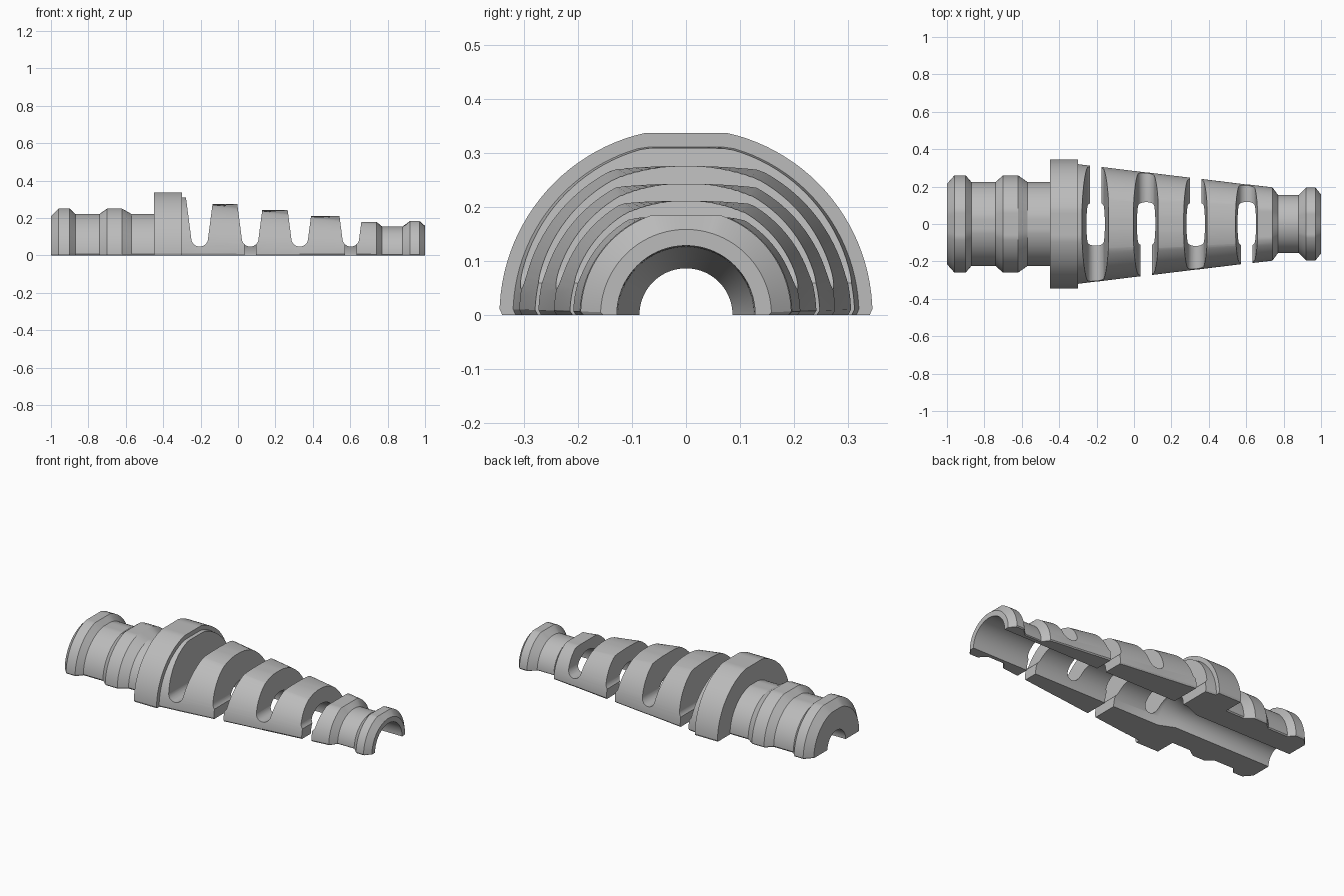
import bpy, bmesh
from math import sin, cos, pi, radians

if "Cube" in bpy.data.objects:
    bpy.data.objects.remove(bpy.data.objects["Cube"], do_unlink=True)

grey = bpy.data.materials.new("plain grey")
grey.use_nodes = True
grey.diffuse_color = (0.5, 0.5, 0.5, 1)
grey.node_tree.nodes["Principled BSDF"].inputs["Base Color"].default_value = (0.5, 0.5, 0.5, 1)


def add_object(name, bm):
    bmesh.ops.recalc_face_normals(bm, faces=bm.faces)
    mesh = bpy.data.meshes.new(name)
    bm.to_mesh(mesh)
    bm.free()
    mesh.materials.append(grey)
    ob = bpy.data.objects.new(name, mesh)
    bpy.context.collection.objects.link(ob)
    return ob


def prism(name, outline, y0, y1):
    """Extrude an x-z outline from y0 to y1."""
    bm = bmesh.new()
    a, b = [[bm.verts.new((x, y, z)) for x, z in outline] for y in (y0, y1)]
    bm.faces.new(a)
    bm.faces.new(b[::-1])
    n = len(a)
    for i in range(n):
        bm.faces.new((a[i], b[i], b[(i + 1) % n], a[(i + 1) % n]))
    return add_object(name, bm)


SLOTS = (-0.205, 0.065, 0.33, 0.603)


def cone(x):
    return 0.32 - 0.12 * (x + 0.3)


# Outer profile: x, radius, height of the flat on top
outer = [(-1, .215, .21), (-.96, .26, .25), (-.9, .26, .25), (-.87, .225, .222),
         (-.74, .225, .222), (-.7, .26, .25), (-.62, .26, .25), (-.57, .225, .222),
         (-.45, .225, .222), (-.45, .345, .336), (-.3, .345, .336), (-.3, .32, .31)]
# Tapered sleeve, with one flat per fin
flats = (.305, .275, .242, .211, .18)
for i, x in enumerate(SLOTS):
    outer += [(x - .005, cone(x), flats[i]), (x + .005, cone(x), flats[i + 1])]
# Small end collar
outer += [(.74, .196, .18), (.77, .155, .155), (.88, .155, .155),
          (.92, .195, .184), (.97, .195, .184), (1, .158, .158)]
# Bore, back from the small end
inner = [(1, .128, 1), (-.27, .125, 1), (-.36, .086, 1), (-1, .086, 1)]

# Half-round body
profile = outer + inner
steps = 56
angles = [0, radians(1.8)] + [pi * i / steps for i in range(1, steps)] + [pi - radians(1.8), pi]
bm = bmesh.new()
rings = []
for a in angles:
    rim = a in (0, pi)
    ring = []
    for i, (x, r, top) in enumerate(profile):
        if rim and i < len(outer):
            r -= 0.005
        ring.append(bm.verts.new((x, -r * cos(a), 0 if rim else min(r * sin(a), top))))
    rings.append(ring)
n = len(profile)
for a, b in zip(rings, rings[1:]):
    for i in range(n):
        j = (i + 1) % n
        bm.faces.new((a[i], a[j], b[j], b[i]))
for ring in (rings[0], rings[-1]):
    bm.faces.new(ring)
body = add_object("strain_relief_half", bm)

# Alternating slots: round-bottomed cut, plus a narrow gap through one side
cutters = []
for i, x in enumerate(SLOTS):
    arc = [(x + .045 * cos(pi + pi * k / 14), .092 + .045 * sin(pi + pi * k / 14))
           for k in range(15)]
    outline = arc + [(x + .085, .4), (x - .085, .4)]
    cutters.append(prism("slot_cutter", outline, -.5, .5))
    side = 1 if i % 2 == 0 else -1
    gap = [(x - .03, -.1), (x + .03, -.1), (x + .03, .12), (x - .03, .12)]
    cutters.append(prism("gap_cutter", gap, *sorted((0, side * .5))))

bpy.ops.object.select_all(action='DESELECT')
body.select_set(True)
bpy.context.view_layer.objects.active = body
for c in cutters:
    c.hide_render = True
    mod = body.modifiers.new("slot", 'BOOLEAN')
    mod.operation = 'DIFFERENCE'
    mod.solver = 'EXACT'
    mod.object = c
    bpy.ops.object.modifier_apply(modifier=mod.name)
for c in cutters:
    bpy.data.objects.remove(c, do_unlink=True)
bpy.ops.object.shade_smooth_by_angle(angle=radians(25))
